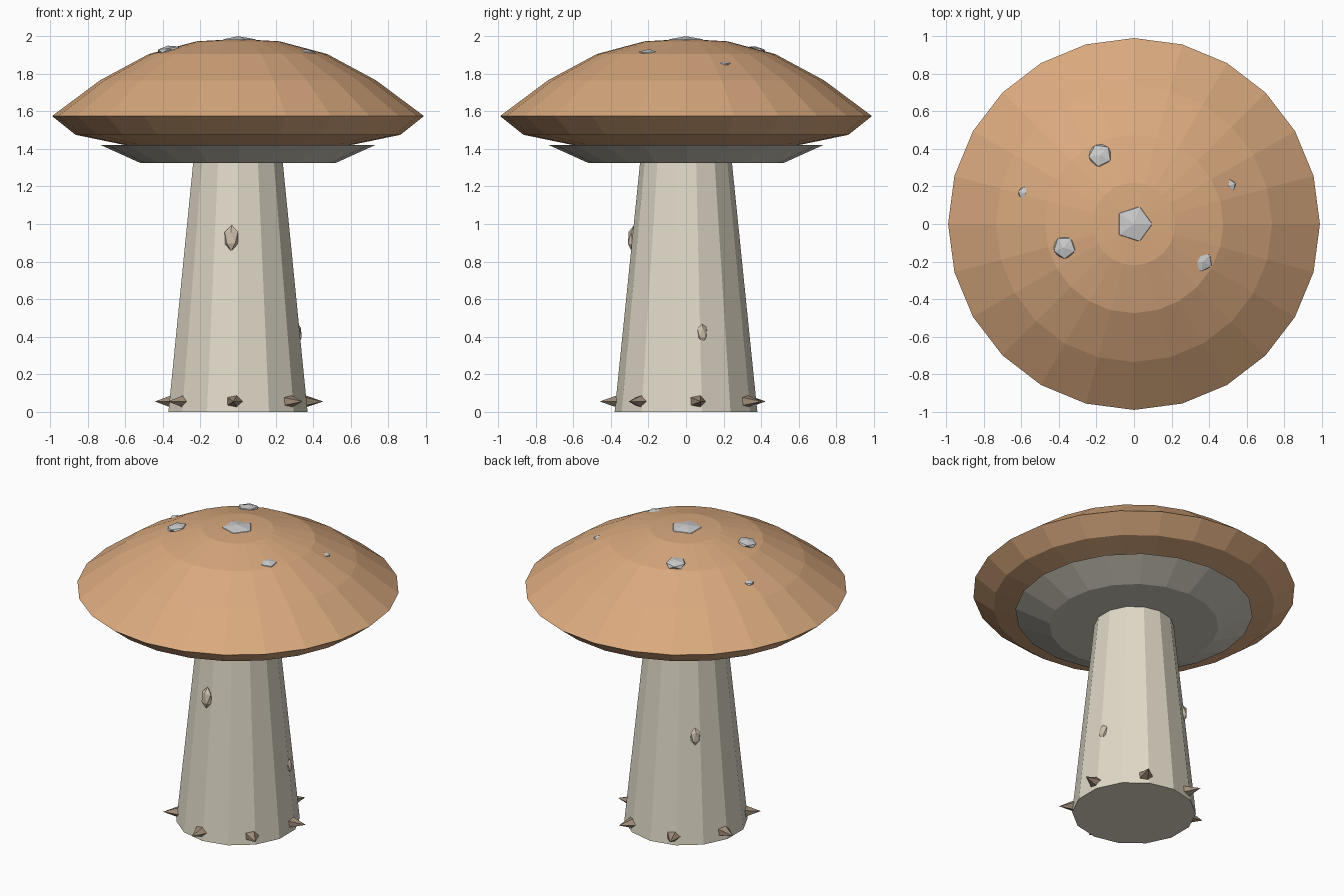
import bpy, bmesh, math
from mathutils import Matrix, Vector, Euler

if "Cube" in bpy.data.objects:
    bpy.data.objects.remove(bpy.data.objects["Cube"])


def material(name, rgb):
    m = bpy.data.materials.new(name)
    m.diffuse_color = (*rgb, 1)
    m.use_nodes = True
    m.node_tree.nodes["Principled BSDF"].inputs["Base Color"].default_value = m.diffuse_color
    return m


CAP = material("cap_brown", (0.70, 0.40, 0.21))
STEM = material("stem_cream", (0.75, 0.70, 0.58))
GILL = material("gill_grey", (0.62, 0.59, 0.50))
WART = material("wart_white", (0.82, 0.82, 0.79))
CHIP = material("chip_tan", (0.62, 0.53, 0.42))
SPIKE = material("spike_brown", (0.34, 0.26, 0.19))


def finish(name, bm, mat):
    bmesh.ops.recalc_face_normals(bm, faces=bm.faces)
    me = bpy.data.meshes.new(name)
    bm.to_mesh(me)
    bm.free()
    me.materials.append(mat)
    ob = bpy.data.objects.new(name, me)
    bpy.context.collection.objects.link(ob)
    return ob


def lathe(name, profile, sides, mat):
    """Revolve (radius, z) points; first vertex of every ring lies on +y."""
    bm = bmesh.new()
    rings = []
    for r, z in profile:
        if r == 0:
            rings.append([bm.verts.new((0, 0, z))] * sides)
        else:
            rings.append([bm.verts.new((r * math.sin(math.tau * i / sides),
                                        r * math.cos(math.tau * i / sides), z))
                          for i in range(sides)])
    for a, b in zip(rings, rings[1:]):
        for i in range(sides):
            j = (i + 1) % sides
            bm.faces.new(list(dict.fromkeys((a[i], a[j], b[j], b[i]))))
    for ring in (rings[0], rings[-1]):
        if len(set(ring)) > 1:
            bm.faces.new(ring)
    return finish(name, bm, mat)


def lump(name, loc, scale, rot, mat):
    """Faceted 20-sided lump, stretched and turned."""
    bm = bmesh.new()
    bmesh.ops.create_icosphere(bm, subdivisions=1, radius=1)
    bm.transform(Matrix.LocRotScale(Vector(loc), Euler(rot), Vector(scale)))
    return finish(name, bm, mat)


# Stem, gills and cap
stem_r = lambda z: 0.38 - 0.102 * z
lathe("stem", [(0.38, 0), (stem_r(1.42), 1.42)], 14, STEM)
lathe("gills", [(0.52, 1.325), (0.73, 1.42)], 20, GILL)
cap_profile = [(0, 1.985), (0.22, 1.973), (0.475, 1.905), (0.735, 1.765),
               (0.99, 1.575), (0.865, 1.475), (0.6, 1.42), (0, 1.40)]
lathe("cap", cap_profile, 24, CAP)

# Warts on the cap: x, y, centre z, radius, half thickness, tilt
warts = [(0, 0, 1.97, 0.107, 0.03, 0),
         (-0.18, 0.365, 1.925, 0.068, 0.022, 0.12),
         (-0.37, -0.125, 1.928, 0.066, 0.022, 0.16),
         (0.365, -0.2, 1.91, 0.058, 0.020, 0.12),
         (0.51, 0.205, 1.852, 0.035, 0.014, 0.1),
         (-0.585, 0.165, 1.826, 0.035, 0.014, 0.1)]
for i, (x, y, z, r, h, tilt) in enumerate(warts):
    lump(f"cap_wart_{i + 1}", (x, y, z), (r, r, h),
         (0, tilt, math.atan2(y, x)), WART)

# Chips on the stem: angle, z, inset, half width, half height
for i, (deg, z, inset, w, h) in enumerate([(-97, 0.925, 0.0, 0.042, 0.07),
                                           (15, 0.42, 0.013, 0.032, 0.06),
                                           (136, 0.70, 0.008, 0.034, 0.06)]):
    a = math.radians(deg)
    r = stem_r(z) - inset
    lump(f"stem_chip_{i + 1}", (r * math.cos(a), r * math.sin(a), z),
         (0.028, w, h), (0, -0.1, a), CHIP)

# Ring of seven spikes round the foot
for i in range(7):
    a = math.radians(-93) + math.tau * i / 7
    bm = bmesh.new()
    bmesh.ops.create_cone(bm, cap_ends=True, segments=5, radius1=1,
                          radius2=0, depth=1)
    # cone axis (z) points outwards along local x
    bm.transform(Matrix.Rotation(a, 4, 'Z')
                 @ Matrix.Translation((0.405, 0, 0.055))
                 @ Matrix.Diagonal((0.11, 0.052, 0.04, 1))
                 @ Matrix.Rotation(math.pi / 2, 4, 'Y'))
    finish(f"foot_spike_{i + 1}", bm, SPIKE)
